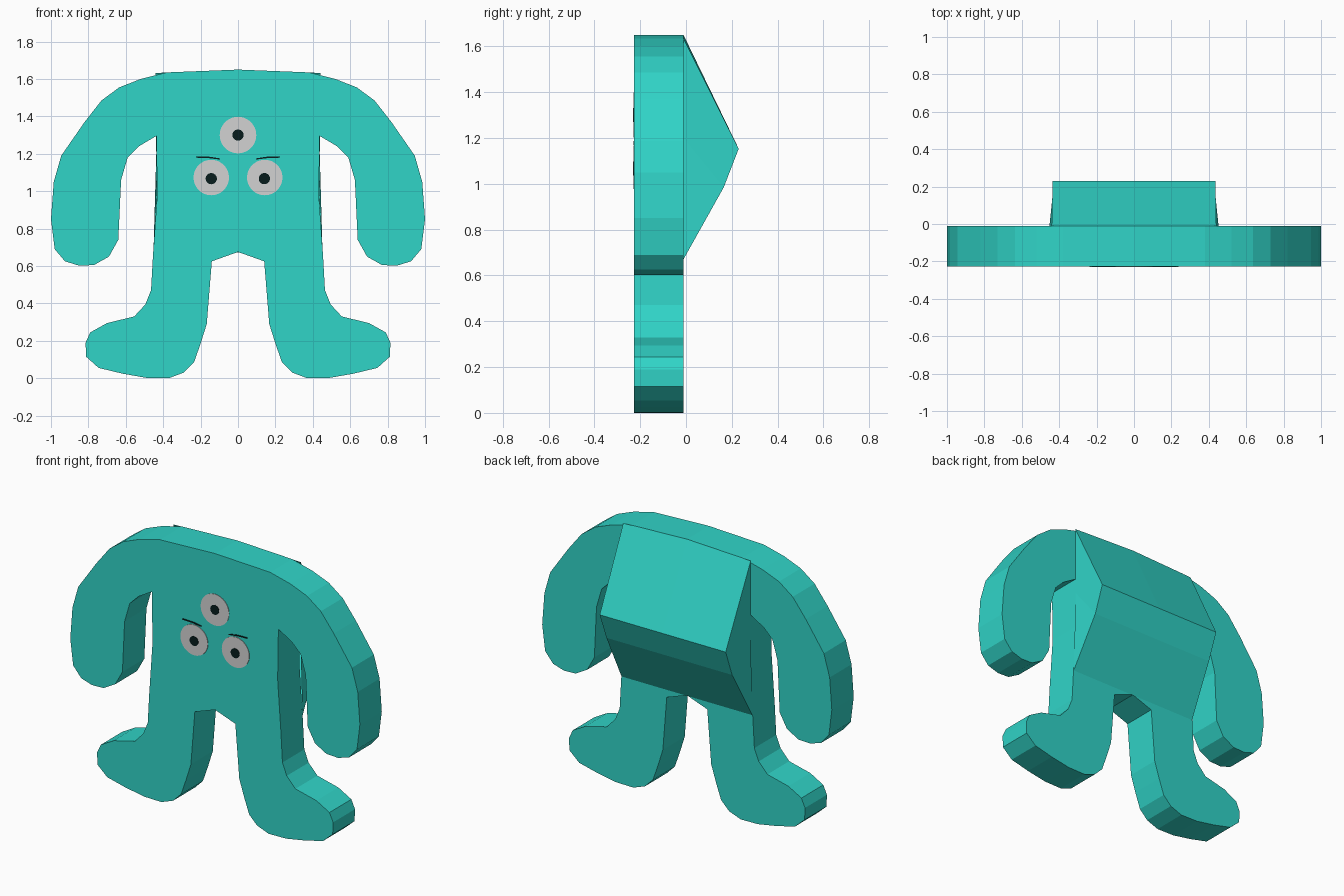
import bpy, bmesh, math
from mathutils import Matrix, Vector

if "Cube" in bpy.data.objects:
    bpy.data.objects.remove(bpy.data.objects["Cube"])


def material(name, rgb):
    m = bpy.data.materials.new(name)
    m.diffuse_color = (*rgb, 1)
    m.use_nodes = True
    m.node_tree.nodes["Principled BSDF"].inputs["Base Color"].default_value = m.diffuse_color
    return m


TEAL = material("teal", (0.03, 0.66, 0.575))
GREY = material("pale grey", (0.65, 0.65, 0.65))
DARK = material("near black", (0.002, 0.012, 0.012))
FRONT, BACK = -0.226, -0.01


def finish(bm, name, mat):
    bmesh.ops.recalc_face_normals(bm, faces=bm.faces)
    mesh = bpy.data.meshes.new(name)
    bm.to_mesh(mesh)
    bm.free()
    mesh.materials.append(mat)
    ob = bpy.data.objects.new(name, mesh)
    bpy.context.collection.objects.link(ob)
    return ob


def slab(name, outline, y0, y1, mat):
    """Extrude a closed (x, z) outline from y0 to y1."""
    bm = bmesh.new()
    face = bm.faces.new([bm.verts.new((x, y0, z)) for x, z in outline])
    ext = bmesh.ops.extrude_face_region(bm, geom=[face])
    moved = [v for v in ext["geom"] if isinstance(v, bmesh.types.BMVert)]
    bmesh.ops.translate(bm, verts=moved, vec=(0, y1 - y0, 0))
    return finish(bm, name, mat)


def disc(name, x, z, r, y0, y1, mat):
    ring = [(x + r * math.cos(a), z + r * math.sin(a))
            for a in (math.tau * i / 32 for i in range(32))]
    return slab(name, ring, y0, y1, mat)


# Body silhouette: right half, from top centre round to the crotch
half = [(0, 1.65), (0.38, 1.635), (0.52, 1.60), (0.635, 1.555), (0.73, 1.485),
        (0.82, 1.37), (0.945, 1.19), (0.985, 1.05), (1.0, 0.85), (0.98, 0.69),
        (0.925, 0.625), (0.85, 0.602), (0.77, 0.605), (0.69, 0.65), (0.64, 0.74),
        (0.625, 1.06), (0.59, 1.18), (0.53, 1.24), (0.437, 1.295), (0.432, 0.98),
        (0.455, 0.65), (0.465, 0.47), (0.495, 0.395), (0.555, 0.33), (0.70, 0.295),
        (0.79, 0.245), (0.815, 0.19), (0.812, 0.115), (0.745, 0.055),
        (0.62, 0.025), (0.49, 0.002), (0.37, 0.0), (0.29, 0.03), (0.235, 0.085),
        (0.20, 0.185), (0.167, 0.29), (0.14, 0.625), (0, 0.675)]
slab("body", half + [(-x, z) for x, z in half[-2:0:-1]], FRONT, BACK, TEAL)

# Ridged hump on the back: rows of (half width, y, z)
rows = [(0.44, BACK, 1.632), (0.435, 0.23, 1.153), (0.434, 0.165, 0.985),
        (0.452, BACK, 0.672)]
bm = bmesh.new()
grid = [[bm.verts.new((s * w, y, z + (0.016 if i == 0 and s == 0 else 0)))
         for s in (-1, 0, 1)] for i, (w, y, z) in enumerate(rows)]
for a, b in zip(grid, grid[1:]):
    for k in (0, 1):
        bm.faces.new((a[k], a[k + 1], b[k + 1], b[k]))
for k in (0, 2):  # side caps
    mid = bm.verts.new(((k - 1) * 0.437, BACK, 1.2))
    col = [r[k] for r in grid] + [mid]
    for i in range(3):
        bm.faces.new((mid, col[i], col[i + 1]))
finish(bm, "back_hump", TEAL)

# Three eyes with pupils
for name, x, z, r, px, pz in (("top_eye", 0, 1.30, 0.098, 0, 1.30),
                              ("left_eye", -0.143, 1.073, 0.095, -0.143, 1.067),
                              ("right_eye", 0.143, 1.073, 0.095, 0.141, 1.067)):
    disc(name, x, z, r, FRONT - 0.003, FRONT + 0.001, GREY)
    disc(name + "_pupil", px, pz, 0.03, FRONT - 0.005, FRONT - 0.002, DARK)

# Thin brows above the lower eyes
for side, name in ((-1, "left_brow"), (1, "right_brow")):
    slab(name, [(side * x, z) for x, z in
                ((0.095, 1.169), (0.16, 1.177), (0.225, 1.179),
                 (0.225, 1.186), (0.15, 1.184), (0.095, 1.175))],
         FRONT - 0.004, FRONT + 0.001, DARK)
